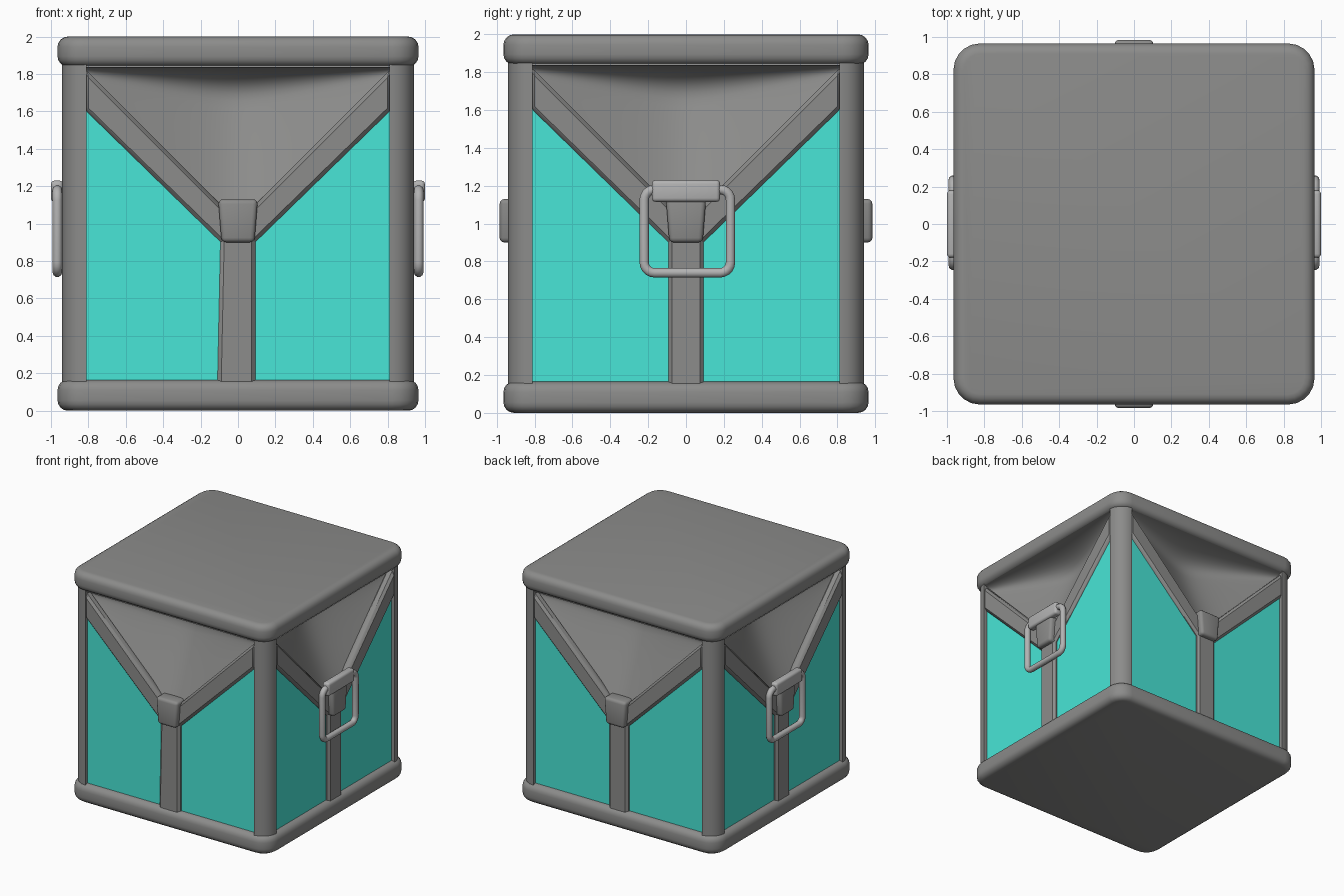
import bpy, bmesh, math
from mathutils import Matrix

if "Cube" in bpy.data.objects:
    bpy.data.objects.remove(bpy.data.objects["Cube"])


def colour(name, rgb):
    m = bpy.data.materials.new(name)
    m.diffuse_color = (*rgb, 1)
    m.use_nodes = True
    m.node_tree.nodes["Principled BSDF"].inputs["Base Color"].default_value = m.diffuse_color
    return m


teal = colour("teal_panel", (0.065, 0.79, 0.68))
grey = colour("dark_grey", (0.262, 0.262, 0.257))
metal = colour("handle_grey", (0.45, 0.45, 0.45))
SIDES = ["front", "right", "back", "left"]


def smooth(ob, angle=35):
    bpy.ops.object.select_all(action='DESELECT')
    ob.select_set(True)
    bpy.context.view_layer.objects.active = ob
    bpy.ops.object.convert(target='MESH')
    bpy.ops.object.shade_smooth_by_angle(angle=math.radians(angle))


def finish(name, bm, bevel=0, segments=1, side=0, mat=grey, angle=35):
    bmesh.ops.recalc_face_normals(bm, faces=bm.faces)
    bm.transform(Matrix.Rotation(side * math.pi / 2, 4, 'Z'))
    me = bpy.data.meshes.new(name)
    bm.to_mesh(me)
    bm.free()
    ob = bpy.data.objects.new(name, me)
    bpy.context.collection.objects.link(ob)
    me.materials.append(mat)
    if bevel:
        m = ob.modifiers.new("bevel", 'BEVEL')
        m.width, m.segments = bevel, segments
    smooth(ob, angle)
    return ob


def prism(name, outline, d0, d1, side, bevel=0, segments=1, mat=grey):
    """Extrude a (across, height) outline from depth d0 to d1 on one side."""
    bm = bmesh.new()
    inner = [bm.verts.new((u, -d0, z)) for u, z in outline]
    outer = [bm.verts.new((u, -d1, z)) for u, z in outline]
    bm.faces.new(inner)
    bm.faces.new(outer)
    n = len(outline)
    for i in range(n):
        j = (i + 1) % n
        bm.faces.new((inner[i], inner[j], outer[j], outer[i]))
    return finish(name, bm, bevel, segments, side, mat)


def rounded_box(name, x0, x1, y0, y1, z0, z1, radius, bevel, corner_test=lambda v: True):
    """Box with rounded upright edges and softened rims."""
    bm = bmesh.new()
    bmesh.ops.create_cube(bm, size=1)
    bm.transform(Matrix.Translation(((x0 + x1) / 2, (y0 + y1) / 2, (z0 + z1) / 2))
                 @ Matrix.Diagonal((x1 - x0, y1 - y0, z1 - z0, 1)))
    upright = [e for e in bm.edges
               if abs(e.verts[0].co.z - e.verts[1].co.z) > 0.01 and corner_test(e.verts[0].co)]
    bmesh.ops.bevel(bm, geom=upright, offset=radius, segments=5, profile=0.5, affect='EDGES')
    return finish(name, bm, bevel, 4)


def scoop(name, side):
    """Hollow above the V braces: slopes inward, then curls out under the lid."""
    bm = bmesh.new()
    nu, nt, top = 32, 20, 1.838
    rows = []
    for i in range(nu + 1):
        u = .82 * (2 * i / nu - 1)
        low = .9 + math.sqrt(u * u + .03)
        rise = max(top - low, .02)
        fillet = .02 + .24 * rise                   # tighter curl toward the corners
        col = []
        for j in range(nt + 1):
            t = math.sin(j / nt * math.pi / 2)      # denser rows near the lid
            z = top - rise + rise * t
            f = max(0, (z - top + fillet) / fillet)
            deep = .44 * rise * t * math.sqrt(max(0, 1 - f * f))
            col.append(bm.verts.new((u, -.9 - .035 * t ** 4 + deep, z)))
        rows.append(col)
    for a, b in zip(rows, rows[1:]):
        for j in range(nt):
            bm.faces.new((a[j], b[j], b[j + 1], a[j + 1]))
    return finish(name, bm, side=side, angle=80)


def handle_ring(name, side, shift):
    """Rounded rectangular wire loop."""
    cu = bpy.data.curves.new(name, 'CURVE')
    cu.dimensions = '3D'
    cu.bevel_depth, cu.bevel_resolution = .026, 3
    w, z0, z1, r = .228, .74, 1.18, .055
    pts = []
    corners = ((w - r, z1 - r), (r - w, z1 - r), (r - w, z0 + r), (w - r, z0 + r))
    for k, (cx, cz) in enumerate(corners):
        for s in range(6):
            a = math.pi / 2 * (k + s / 5)
            pts.append((cx + shift + r * math.cos(a), -.966, cz + r * math.sin(a)))
    sp = cu.splines.new('POLY')
    sp.points.add(len(pts) - 1)
    for p, co in zip(sp.points, pts):
        p.co = (*co, 1)
    sp.use_cyclic_u = True
    cu.materials.append(metal)
    ob = bpy.data.objects.new(name, cu)
    bpy.context.collection.objects.link(ob)
    ob.matrix_world = Matrix.Rotation(side * math.pi / 2, 4, 'Z')
    smooth(ob, 50)


# Lid and base slabs
rounded_box("lid", -.965, .965, -.965, .965, 1.84, 2.0, .14, .055)
rounded_box("base", -.965, .965, -.965, .965, 0, .165, .14, .055)

# Corner posts, rounded on the outside edge
for sx, sy in ((1, 1), (1, -1), (-1, 1), (-1, -1)):
    xs, ys = sorted((sx * .81, sx * .94)), sorted((sy * .81, sy * .94))
    rounded_box("corner_post", *xs, *ys, .1, 1.9, .125, 0,
                lambda v: abs(v.x) > .9 and abs(v.y) > .9)

for k, side in enumerate(SIDES):
    # Coloured panel with V-shaped top
    prism(side + "_panel", [(-.83, .14), (.83, .14), (.83, 1.7), (0, .96), (-.83, 1.7)],
          .87, .912, k, mat=teal)
    scoop(side + "_scoop", k)
    # Diagonal braces
    for s in (-1, 1):
        prism(side + "_diagonal_brace",
              [(s * .05, 1.06), (s * .05, .86), (s * .82, 1.61), (s * .82, 1.83)],
              .86, .94, k, .02)
    # Upright brace; the front one widens slightly at its foot
    foot = -.11 if k == 0 else -.093
    prism(side + "_upright_brace", [(foot, .13), (.093, .13), (.093, .95), (-.093, .95)],
          .86, .94, k, .02)
    # Centre clasp
    prism(side + "_clasp", [(-.088, .9), (.088, .9), (.106, 1.13), (-.106, 1.13)],
          .86, .985, k, .025, 3)
    # Carrying handles on the left and right sides
    if k % 2:
        prism(side + "_handle_bracket", [(-.18, 1.115), (.18, 1.115), (.18, 1.23), (-.18, 1.23)],
              .935, 1.0, k, .02, 3, metal)
        handle_ring(side + "_handle_ring", k, .007 if k == 1 else -.007)
